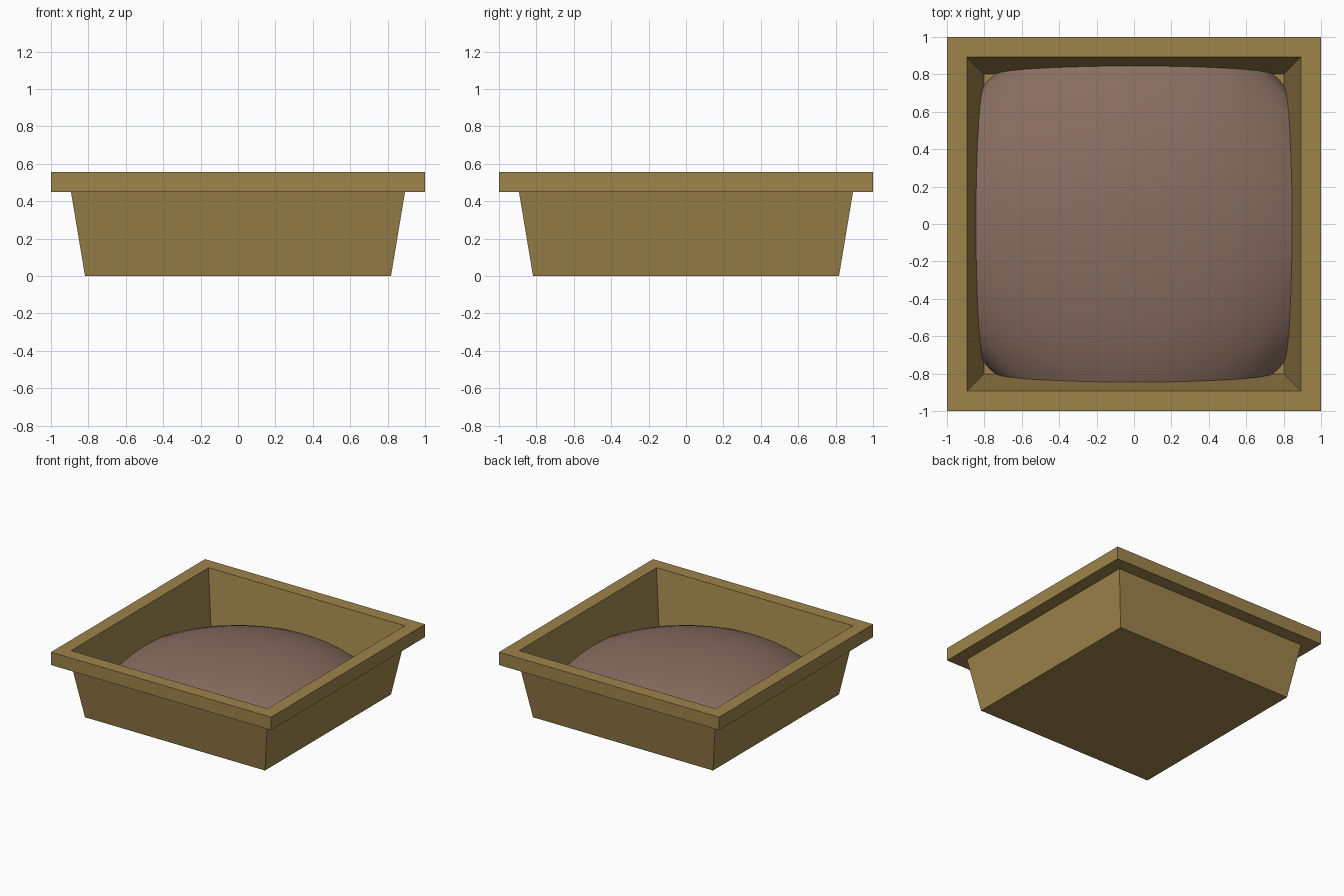
import bpy, bmesh
from mathutils import Vector, Matrix

if "Cube" in bpy.data.objects:
    bpy.data.objects.remove(bpy.data.objects["Cube"])


def material(name, rgb):
    m = bpy.data.materials.new(name)
    m.diffuse_color = (*rgb, 1)
    m.use_nodes = True
    m.node_tree.nodes["Principled BSDF"].inputs["Base Color"].default_value = m.diffuse_color
    return m


def finish(bm, name, mat):
    bmesh.ops.recalc_face_normals(bm, faces=bm.faces)
    me = bpy.data.meshes.new(name)
    bm.to_mesh(me)
    bm.free()
    ob = bpy.data.objects.new(name, me)
    bpy.context.collection.objects.link(ob)
    me.materials.append(mat)
    return ob


# Square pot: outer wall, overhanging rim, inner wall (half width, height)
profile = [(0.818, 0), (0.893, 0.45), (1, 0.45), (1, 0.556), (0.892, 0.556), (0.803, 0.015)]
bm = bmesh.new()
rings = [[bm.verts.new((sx * h, sy * h, z)) for sx, sy in ((-1, -1), (1, -1), (1, 1), (-1, 1))]
         for h, z in profile]
for a, b in zip(rings, rings[1:]):
    for i in range(4):
        j = (i + 1) % 4
        bm.faces.new((a[i], a[j], b[j], b[i]))
bm.faces.new(rings[0])
bm.faces.new(rings[-1])
finish(bm, "planter_box", material("tan_clay", (0.34, 0.23, 0.07)))

# Soil: flattened dome trimmed by the four sloping inner walls and the floor
bm = bmesh.new()
bmesh.ops.create_uvsphere(bm, u_segments=32, v_segments=24, radius=1,
                          matrix=Matrix.Translation((0, 0, 0.01)) @ Matrix.Diagonal((1.095, 1.095, 0.41, 1)))
slope = (0.892 - 0.803) / (0.556 - 0.015)
cuts = [(Vector((0, 0, 0.016)), Vector((0, 0, -1)))]
for d in ((1, 0), (-1, 0), (0, 1), (0, -1)):
    out = Vector((*d, 0))
    cuts.append((out * 0.803 + Vector((0, 0, 0.015)), out - Vector((0, 0, slope))))
for co, no in cuts:
    bmesh.ops.bisect_plane(bm, geom=bm.verts[:] + bm.edges[:] + bm.faces[:],
                           plane_co=co, plane_no=no.normalized(), clear_outer=True)
for f in bm.faces:
    f.smooth = True
finish(bm, "soil", material("brown_soil", (0.25, 0.155, 0.12)))
